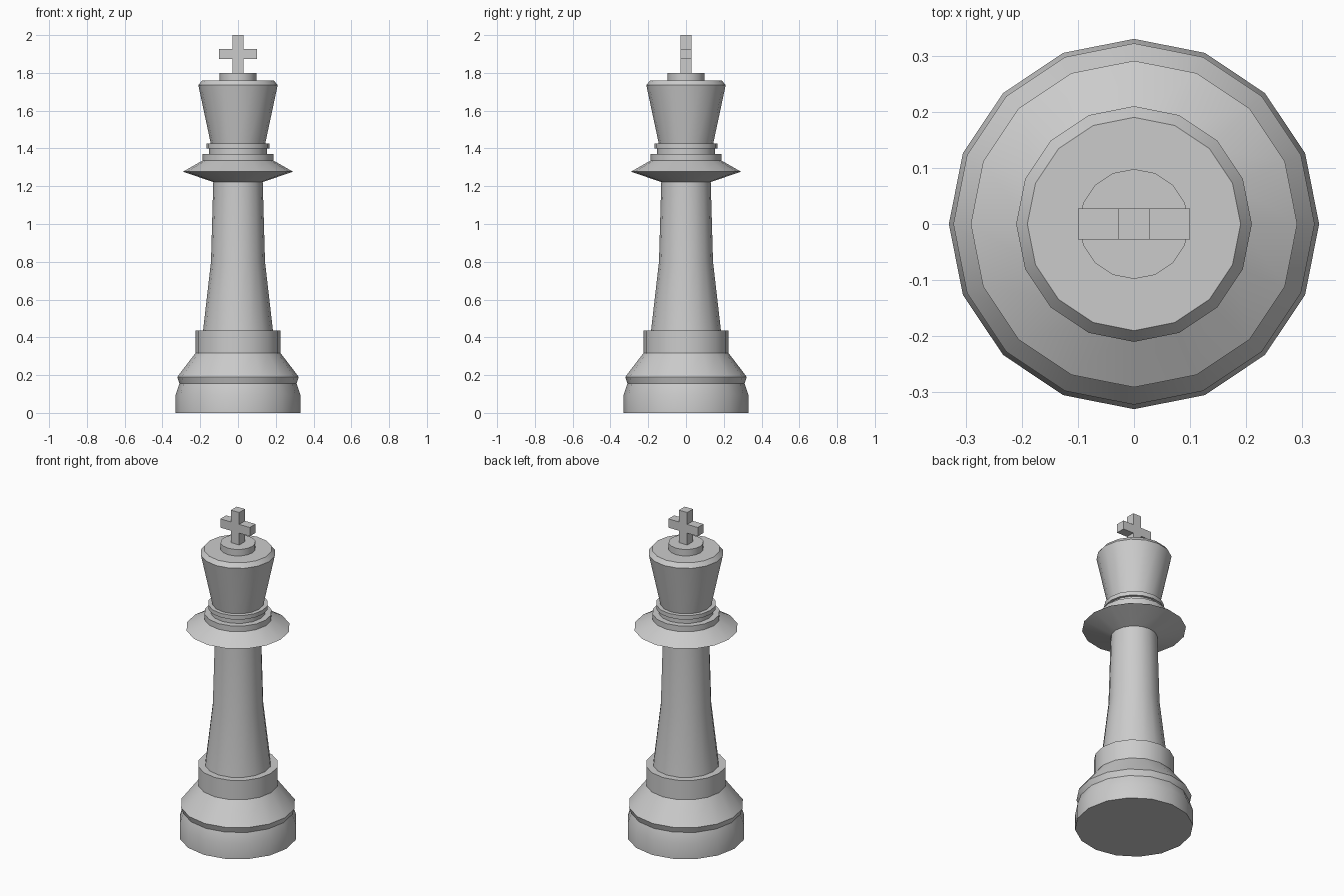
import bpy, bmesh
from math import cos, sin, pi, radians

if "Cube" in bpy.data.objects:
    bpy.data.objects.remove(bpy.data.objects["Cube"])

SIDES = 16


def finish(name, bm, smooth=True):
    mesh = bpy.data.meshes.new(name)
    bm.to_mesh(mesh)
    bm.free()
    obj = bpy.data.objects.new(name, mesh)
    bpy.context.collection.objects.link(obj)
    if smooth:
        bpy.ops.object.select_all(action='DESELECT')
        obj.select_set(True)
        bpy.context.view_layer.objects.active = obj
        bpy.ops.object.shade_smooth_by_angle(angle=radians(30))
    return obj


def lathe(name, profile, cap_bottom=False, cap_top=False):
    """Spin (radius, height) points, listed bottom to top, around z."""
    bm = bmesh.new()
    rings = [[bm.verts.new((r * cos(2 * pi * i / SIDES), r * sin(2 * pi * i / SIDES), z))
              for i in range(SIDES)] for r, z in profile]
    for a, b in zip(rings, rings[1:]):
        for i in range(SIDES):
            j = (i + 1) % SIDES
            bm.faces.new((a[i], a[j], b[j], b[i]))
    if cap_bottom:
        bm.faces.new(rings[0][::-1])
    if cap_top:
        bm.faces.new(rings[-1])
    return finish(name, bm)


# Stepped foot
lathe("base", [(0.33, 0), (0.33, 0.095), (0.31, 0.155), (0.322, 0.19),
               (0.225, 0.317), (0.225, 0.436), (0.185, 0.436)], cap_bottom=True)

# Tapered column
lathe("stem", [(0.185, 0.436), (0.143, 0.80), (0.131, 1.222)])

# Flared collar with two stacked rings
lathe("collar", [(0.131, 1.222), (0.291, 1.277), (0.189, 1.335), (0.189, 1.37),
                 (0.153, 1.37), (0.153, 1.4), (0.168, 1.4), (0.168, 1.425),
                 (0.144, 1.425)])

# Flared head with small disc on top
lathe("head", [(0.144, 1.425), (0.21, 1.735), (0.19, 1.76), (0.098, 1.76),
               (0.098, 1.80)], cap_top=True)

# Cross finial: outline extruded front to back
w, arm = 0.028, 0.10
z0, z1, z2, z3 = 1.80, 1.873, 1.927, 2.0
right = [(w, z0), (w, z1), (arm, z1), (arm, z2), (w, z2), (w, z3)]
outline = right + [(-x, z) for x, z in reversed(right)]
bm = bmesh.new()
front = bm.faces.new([bm.verts.new((x, -w, z)) for x, z in outline])
ext = bmesh.ops.extrude_face_region(bm, geom=[front], use_keep_orig=True)
bmesh.ops.translate(bm, vec=(0, 2 * w, 0),
                    verts=[g for g in ext["geom"] if isinstance(g, bmesh.types.BMVert)])
bmesh.ops.recalc_face_normals(bm, faces=bm.faces)
finish("cross", bm, smooth=False)
